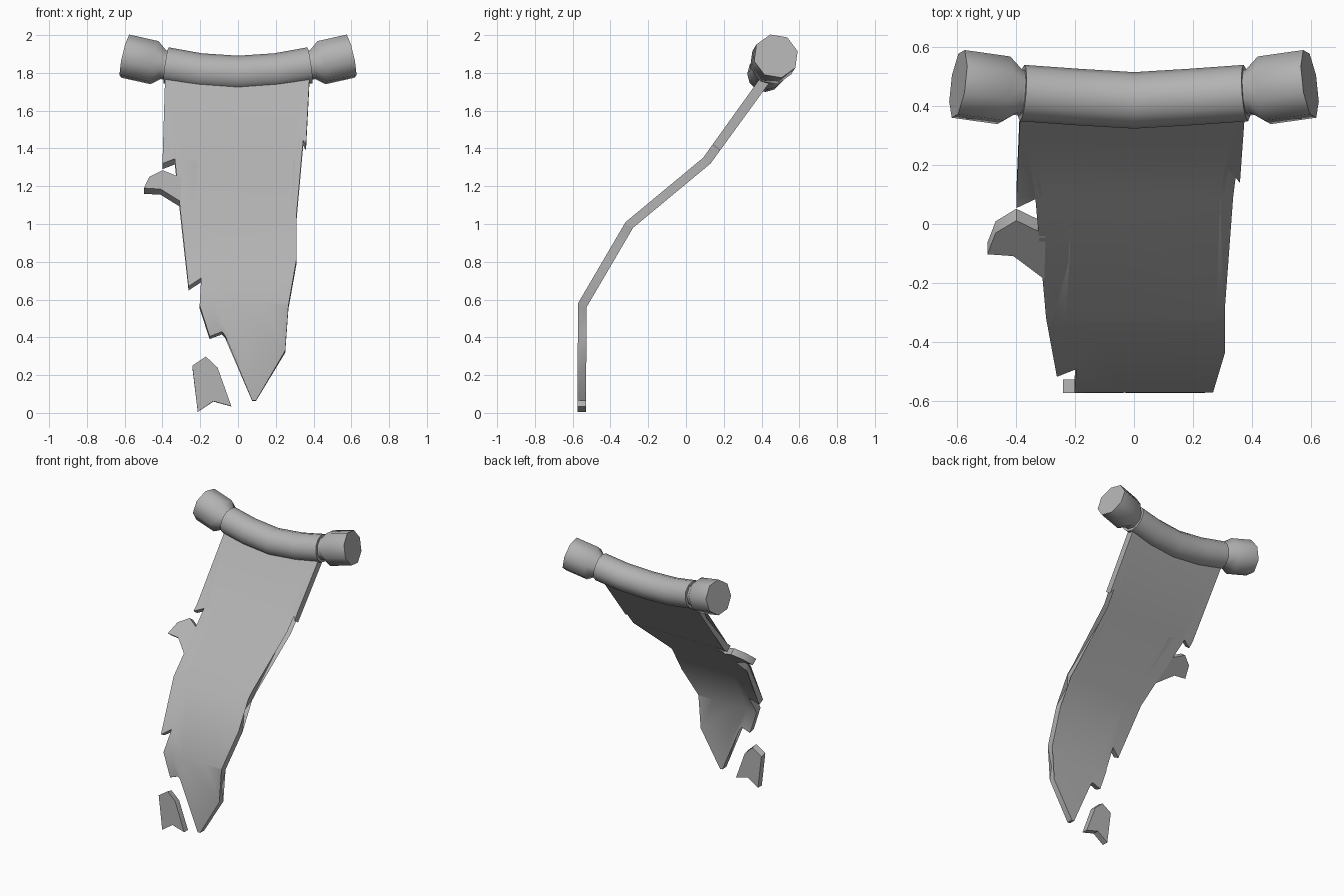
import bpy, bmesh, math
from mathutils import Vector

if "Cube" in bpy.data.objects:
    bpy.data.objects.remove(bpy.data.objects["Cube"])

grey = bpy.data.materials.new("plain grey")
grey.diffuse_color = (0.45, 0.45, 0.45, 1)
grey.use_nodes = True
grey.node_tree.nodes["Principled BSDF"].inputs["Base Color"].default_value = grey.diffuse_color


def finish(name, bm, angle):
    bmesh.ops.recalc_face_normals(bm, faces=bm.faces)
    mesh = bpy.data.meshes.new(name)
    bm.to_mesh(mesh)
    bm.free()
    mesh.materials.append(grey)
    ob = bpy.data.objects.new(name, mesh)
    bpy.context.collection.objects.link(ob)
    bpy.ops.object.select_all(action='DESELECT')
    ob.select_set(True)
    bpy.context.view_layer.objects.active = ob
    bpy.ops.object.shade_smooth_by_angle(angle=math.radians(angle))


# Hanging curve of the cloth: height, front y, offset to the back face (y, z)
DRAPE = [(0.0, -0.575, 0.045, 0.0), (0.58, -0.572, 0.046, -0.02),
         (1.01, -0.32, 0.04, -0.03), (1.35, 0.09, 0.04, -0.03),
         (1.82, 0.427, 0.045, -0.03)]


def drape(z):
    for a, b in zip(DRAPE, DRAPE[1:]):
        if z <= b[0] + 1e-6:
            t = (z - a[0]) / (b[0] - a[0])
            return [p + (q - p) * t for p, q in zip(a[1:], b[1:])]
    return DRAPE[-1][1:]


def cloth_piece(name, outline):
    """Flat outline in x and z, creased at the bends, draped and thickened."""
    bm = bmesh.new()
    bm.faces.new([bm.verts.new((x, 0, z)) for x, z in outline])
    bmesh.ops.triangulate(bm, faces=bm.faces[:])
    for z, *_ in DRAPE[1:-1]:
        bmesh.ops.bisect_plane(bm, geom=bm.verts[:] + bm.edges[:] + bm.faces[:],
                               dist=1e-5, plane_co=(0, 0, z), plane_no=(0, 0, 1))
    front = bm.verts[:]
    ret = bmesh.ops.extrude_face_region(bm, geom=bm.faces[:], use_keep_orig=True)
    back = [g for g in ret["geom"] if isinstance(g, bmesh.types.BMVert)]
    for v in back:
        y, dy, dz = drape(v.co.z)
        v.co.y, v.co.z = y + dy, max(0, v.co.z + dz)
    for v in front:
        v.co.y = drape(v.co.z)[0]
    finish(name, bm, 40)


# Torn main cloth, down the left edge and up the right
cloth_piece("torn_cloth", [
    (-0.385, 1.81), (-0.385, 1.77), (-0.35, 1.585), (-0.40, 1.32), (-0.31, 1.355),
    (-0.215, 1.33), (-0.218, 1.18), (-0.28, 0.99), (-0.262, 0.67), (-0.195, 0.715),
    (-0.203, 0.57), (-0.15, 0.405), (-0.085, 0.43), (-0.03, 0.365), (0.075, 0.065),
    (0.095, 0.065), (0.25, 0.33), (0.235, 0.44), (0.267, 0.57), (0.31, 0.815),
    (0.275, 0.945), (0.305, 1.005), (0.293, 1.34), (0.31, 1.50), (0.36, 1.42),
    (0.378, 1.77), (0.378, 1.81)])

# Loose scraps beside the cloth
cloth_piece("upper_scrap", [(-0.40, 1.285), (-0.30, 1.245), (-0.305, 1.12),
                            (-0.41, 1.185), (-0.498, 1.19), (-0.47, 1.25)])
cloth_piece("lower_scrap", [(-0.242, 0.25), (-0.17, 0.298), (-0.108, 0.24),
                            (-0.035, 0.035), (-0.13, 0.062), (-0.213, 0.005)])


def tube(name, rings, sides, turn, angle):
    """Capped tube through rings of (centre, axis, radius)."""
    bm = bmesh.new()
    loops = []
    for centre, axis, r in rings:
        axis = Vector(axis).normalized()
        up = Vector((0, 0, 1))
        up = (up - axis * up.dot(axis)).normalized()
        # side always points to +y so both ends match
        side = up.cross(axis) * (1 if axis.x > 0 else -1)
        loops.append([bm.verts.new(Vector(centre)
                      + side * r * math.cos(turn + i * math.tau / sides)
                      + up * r * math.sin(turn + i * math.tau / sides))
                      for i in range(sides)])
    for a, b in zip(loops, loops[1:]):
        for i in range(sides):
            j = (i + 1) % sides
            bm.faces.new((a[i], a[j], b[j], b[i]))
    bm.faces.new(loops[0])
    bm.faces.new(loops[-1])
    finish(name, bm, angle)


# Sagging rod
tube("rod", [((x, y, z), (1, sy, sz), 0.096) for x, y, z, sy, sz in (
    (-0.38, 0.445, 1.84, -0.08, -0.14), (-0.2, 0.432, 1.808, -0.07, -0.11),
    (0, 0.42, 1.795, 0, 0), (0.2, 0.432, 1.808, 0.07, 0.11),
    (0.38, 0.445, 1.84, 0.08, 0.14))], 12, 0, 50)

# Knobs at both ends, with a narrow neck
for label, s in (("left", -1), ("right", 1)):
    axis = Vector((s * 0.17, 0.024, 0.038)).normalized()
    start = Vector((s * 0.37, 0.444, 1.838))
    tube(label + "_knob", [(start + axis * d, axis, r) for d, r in (
        (0, 0.08), (0.025, 0.08), (0.075, 0.12), (0.235, 0.12))],
        8, math.radians(13), 46)
